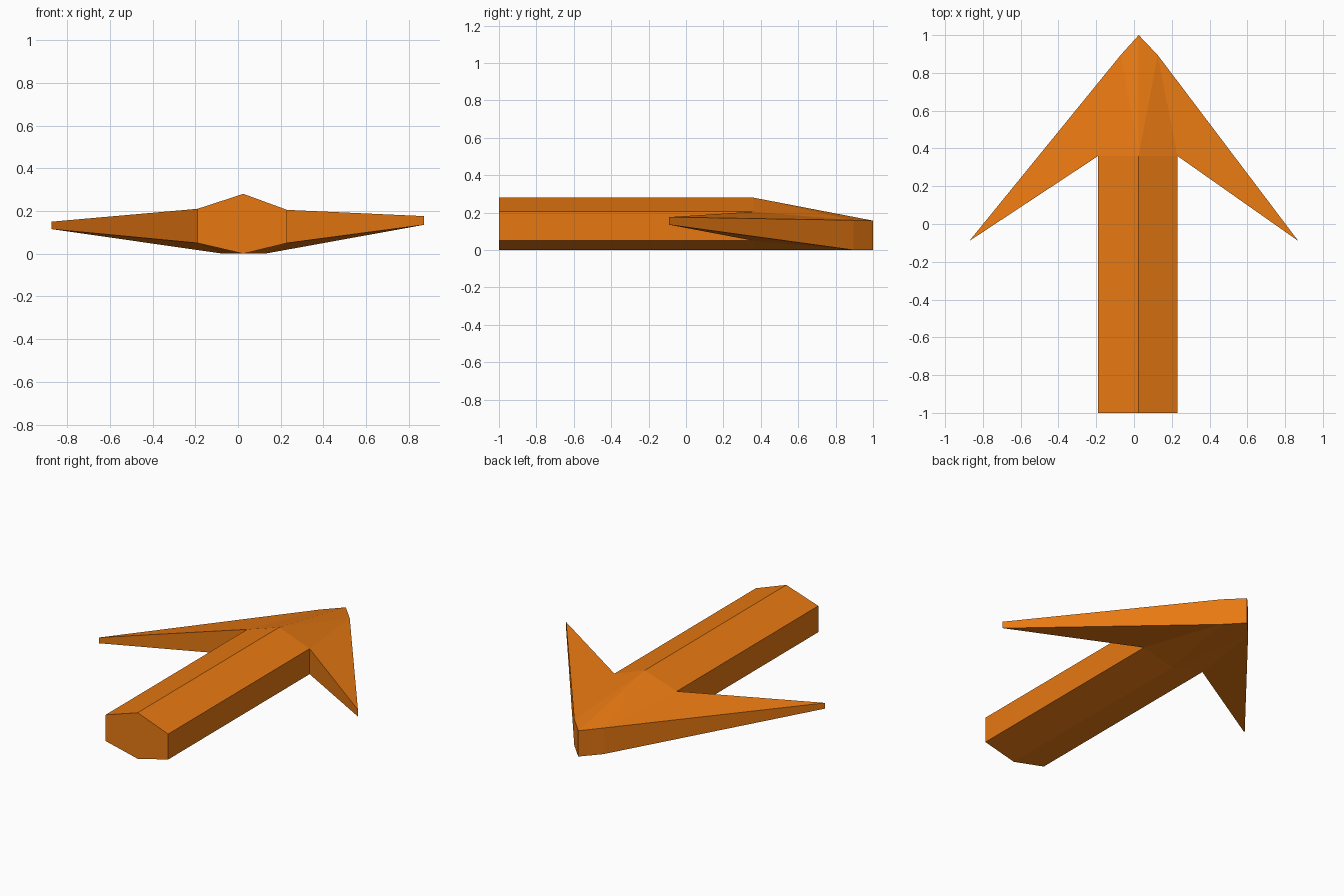
import bpy, bmesh

if "Cube" in bpy.data.objects:
    bpy.data.objects.remove(bpy.data.objects["Cube"])

orange = bpy.data.materials.new("orange")
orange.diffuse_color = (0.8, 0.19, 0.006, 1)
orange.use_nodes = True
orange.node_tree.nodes["Principled BSDF"].inputs["Base Color"].default_value = orange.diffuse_color

CX = 0.025                      # ridge line of the arrow
BACK, NECK, TIP = -1.0, 0.36, 1.0
TOP = 0.28
# per side: shaft edge x and top z, shoulder x, barb x, barb bottom and top z
LEFT = dict(edge=-0.19, edge_z=0.21, shoulder=-0.07, barb=-0.872, lo=0.115, hi=0.15)
RIGHT = dict(edge=0.23, edge_z=0.205, shoulder=0.125, barb=0.87, lo=0.135, hi=0.176)


def make_object(name, faces):
    """Build a flat-shaded object from a list of polygons, welding corners."""
    bm = bmesh.new()
    for f in faces:
        bm.faces.new([bm.verts.new(p) for p in f])
    bmesh.ops.remove_doubles(bm, verts=bm.verts, dist=1e-4)
    bmesh.ops.recalc_face_normals(bm, faces=bm.faces)
    mesh = bpy.data.meshes.new(name)
    bm.to_mesh(mesh)
    bm.free()
    mesh.materials.append(orange)
    obj = bpy.data.objects.new(name, mesh)
    bpy.context.collection.objects.link(obj)
    return obj


# Shaft: six-sided profile run from the back end to the neck
profile = [(CX, TOP), (RIGHT["edge"], RIGHT["edge_z"]), (RIGHT["edge"], 0.05),
           (CX, 0.0), (LEFT["edge"], 0.05), (LEFT["edge"], LEFT["edge_z"])]
shaft = [[(x, BACK, z) for x, z in profile]]
for a, b in zip(profile, profile[1:] + profile[:1]):
    shaft.append([(a[0], BACK, a[1]), (b[0], BACK, b[1]),
                  (b[0], NECK, b[1]), (a[0], NECK, a[1])])
make_object("arrow_shaft", shaft)


def head_half(s):
    """Faces of one side of the arrow head."""
    ridge, keel = (CX, NECK, TOP), (CX, NECK, 0)
    tip_hi, tip_lo = (CX, TIP, 0.157), (CX, TIP, 0)
    sh_hi, sh_lo = (s["shoulder"], 0.895, 0.159), (s["shoulder"], 0.895, 0)
    edge_hi, edge_lo = (s["edge"], NECK, s["edge_z"]), (s["edge"], NECK, 0.05)
    barb_hi, barb_lo = (s["barb"], -0.09, s["hi"]), (s["barb"], -0.09, s["lo"])
    return [
        (ridge, tip_hi, sh_hi), (ridge, sh_hi, edge_hi), (edge_hi, sh_hi, barb_hi),
        (keel, tip_lo, sh_lo), (keel, sh_lo, edge_lo), (edge_lo, sh_lo, barb_lo),
        (tip_hi, tip_lo, sh_lo, sh_hi), (sh_hi, sh_lo, barb_lo, barb_hi),
        (barb_hi, barb_lo, edge_lo, edge_hi),
    ]


# Head: two barbed halves meeting on the ridge, open where the shaft joins
make_object("arrow_head", head_half(LEFT) + head_half(RIGHT))
